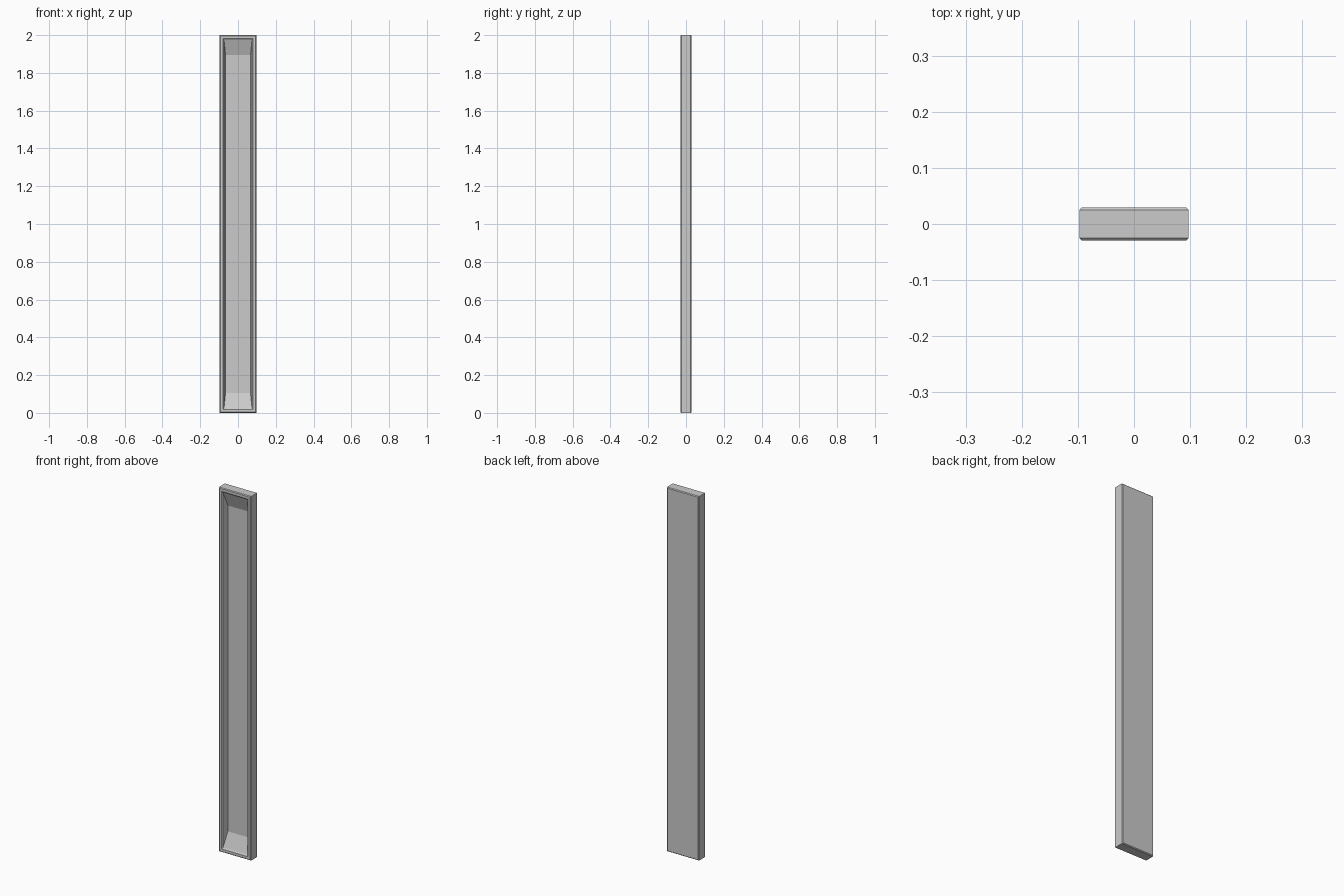
import bpy, bmesh

if "Cube" in bpy.data.objects:
    bpy.data.objects.remove(bpy.data.objects["Cube"])

W, D, H = 0.0975, 0.029, 2.0   # half width, half depth, height
B = 0.004                      # outer edge bevel

# Rectangular rings from back to front, then into the recess:
# (half width, end margin, y)
rings = [
    (W - B, B, D),
    (W, 0.0, D - B),
    (W, 0.0, -D + B),
    (W - B, B, -D),
    (0.080, 0.018, -D),        # frame face
    (0.074, 0.025, -D + 0.005),  # rounded lip
    (0.066, 0.105, 0.006),     # steep sides, long sloped ends
]

bm = bmesh.new()


def ring(hw, m, y):
    # corners chamfered so the vertical edges stay soft
    return [bm.verts.new((x, y, z)) for x, z in
            ((-hw, m), (hw, m), (hw, H - m), (-hw, H - m))]


loops = [ring(*r) for r in rings]
for a, b in zip(loops, loops[1:]):
    for i in range(4):
        j = (i + 1) % 4
        bm.faces.new((a[i], a[j], b[j], b[i]))
bm.faces.new(loops[0])     # back panel
bm.faces.new(loops[-1])    # recess floor
bmesh.ops.recalc_face_normals(bm, faces=bm.faces)

mesh = bpy.data.meshes.new("recessed_panel")
bm.to_mesh(mesh)
bm.free()
panel = bpy.data.objects.new("recessed_panel", mesh)
bpy.context.collection.objects.link(panel)
